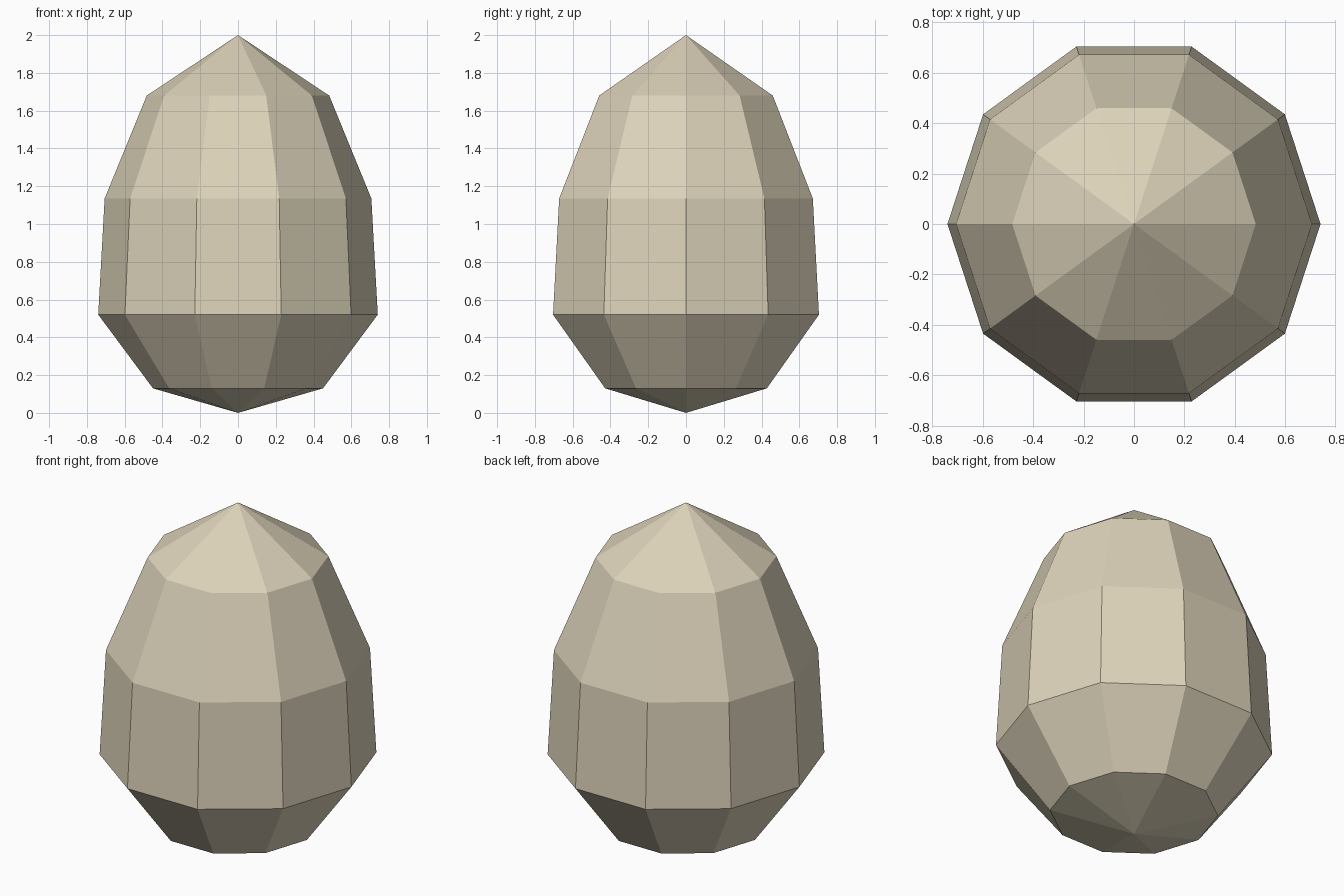
import bpy, bmesh, math

if "Cube" in bpy.data.objects:
    bpy.data.objects.remove(bpy.data.objects["Cube"])

SIDES = 10
# (radius, height) of each ring between the two poles
RINGS = [(0.45, 0.13), (0.74, 0.52), (0.706, 1.135), (0.483, 1.68)]

cream = bpy.data.materials.new("warm cream")
cream.diffuse_color = (0.72, 0.65, 0.49, 1)
cream.use_nodes = True
cream.node_tree.nodes["Principled BSDF"].inputs["Base Color"].default_value = cream.diffuse_color

# Faceted egg shell: stacked decagon rings closed by pointed poles
bm = bmesh.new()
rings = [[bm.verts.new((r * math.cos(math.tau * i / SIDES),
                        r * math.sin(math.tau * i / SIDES), z))
          for i in range(SIDES)] for r, z in RINGS]
bottom = bm.verts.new((0, 0, 0))
top = bm.verts.new((0, 0, 2))
for i in range(SIDES):
    j = (i + 1) % SIDES
    bm.faces.new((bottom, rings[0][j], rings[0][i]))
    bm.faces.new((top, rings[-1][i], rings[-1][j]))
    for low, high in zip(rings, rings[1:]):
        bm.faces.new((low[i], low[j], high[j], high[i]))

mesh = bpy.data.meshes.new("egg")
bm.to_mesh(mesh)
bm.free()
mesh.materials.append(cream)
egg = bpy.data.objects.new("egg", mesh)
bpy.context.collection.objects.link(egg)
